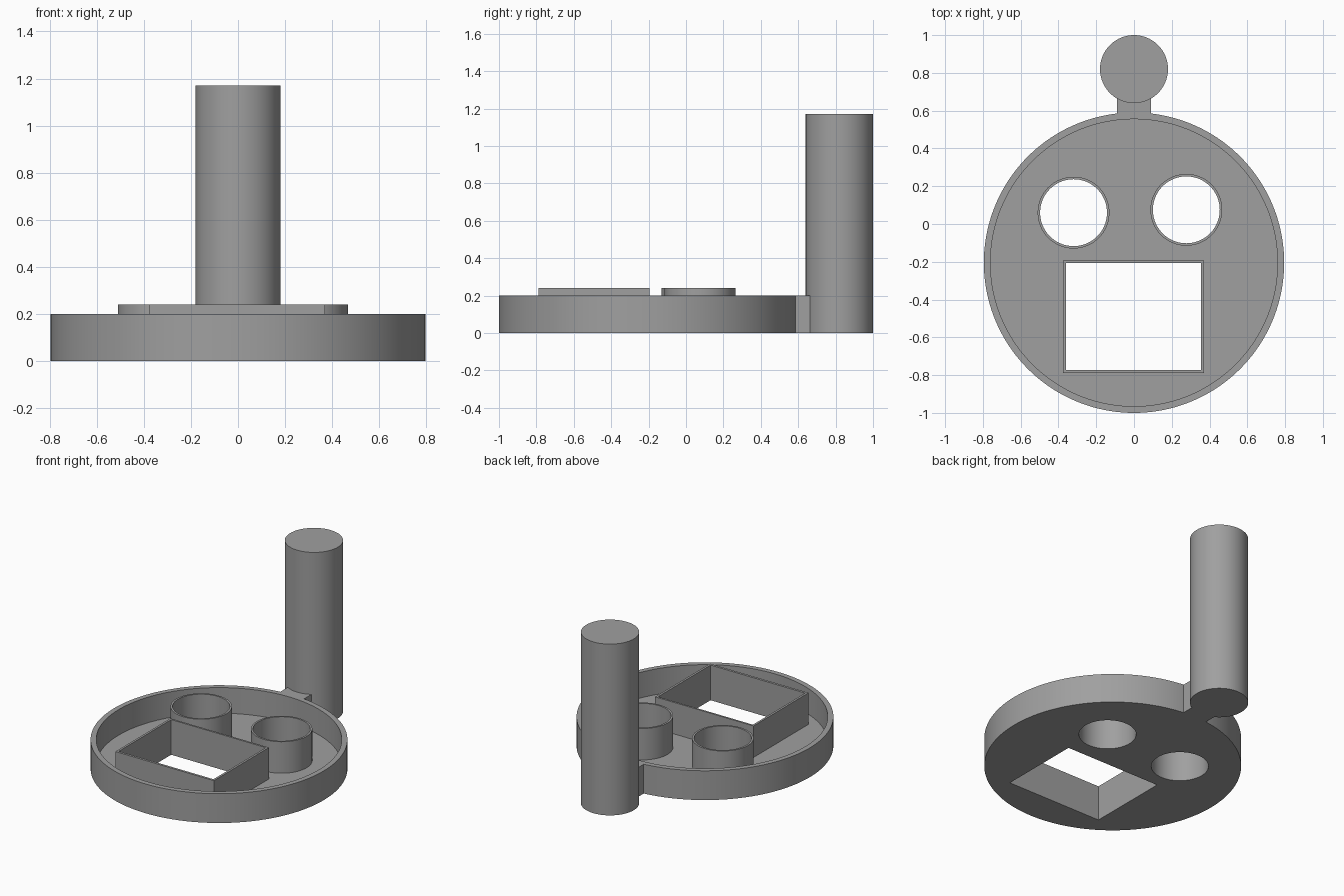
import bpy, bmesh, math

if "Cube" in bpy.data.objects:
    bpy.data.objects.remove(bpy.data.objects["Cube"])

FLOOR, RIM, COLLAR, ROD = 0.025, 0.2, 0.24, 1.17

grey = bpy.data.materials.new("plain grey")
grey.diffuse_color = (0.35, 0.35, 0.35, 1)
grey.use_nodes = True
grey.node_tree.nodes["Principled BSDF"].inputs["Base Color"].default_value = grey.diffuse_color


def circle(cx, cy, r, n=96):
    return [(cx + r * math.cos(2 * math.pi * i / n),
             cy + r * math.sin(2 * math.pi * i / n)) for i in range(n)]


def rect(x0, x1, y0, y1):
    return [(x0, y0), (x1, y0), (x1, y1), (x0, y1)]


def finish(name, bm):
    bmesh.ops.recalc_face_normals(bm, faces=bm.faces)
    me = bpy.data.meshes.new(name)
    bm.to_mesh(me)
    bm.free()
    me.materials.append(grey)
    ob = bpy.data.objects.new(name, me)
    bpy.context.collection.objects.link(ob)
    return ob


def smooth(ob):
    bpy.ops.object.select_all(action='DESELECT')
    ob.select_set(True)
    bpy.context.view_layer.objects.active = ob
    bpy.ops.object.shade_smooth_by_angle(angle=math.radians(30))


def prism(name, outline, z0, z1):
    """Solid extrusion of an outline."""
    bm = bmesh.new()
    lo = [bm.verts.new((x, y, z0)) for x, y in outline]
    hi = [bm.verts.new((x, y, z1)) for x, y in outline]
    bm.faces.new(lo)
    bm.faces.new(hi)
    n = len(lo)
    for i in range(n):
        j = (i + 1) % n
        bm.faces.new((lo[i], lo[j], hi[j], hi[i]))
    return finish(name, bm)


def collar(name, outer, inner, z0, z1):
    """Open tube between two matching outlines."""
    bm = bmesh.new()
    loops = [[bm.verts.new((x, y, z)) for x, y in o]
             for o, z in ((outer, z0), (outer, z1), (inner, z1), (inner, z0))]
    n = len(outer)
    for k in range(4):
        a, b = loops[k], loops[(k + 1) % 4]
        for i in range(n):
            j = (i + 1) % n
            bm.faces.new((a[i], a[j], b[j], b[i]))
    return finish(name, bm)


def cut(ob, outline, z0, z1):
    """Cut a vertical hole or pocket, then discard the cutter."""
    cutter = prism("cutter", outline, z0, z1)
    cutter.hide_render = True
    mod = ob.modifiers.new("cut", 'BOOLEAN')
    mod.operation = 'DIFFERENCE'
    mod.solver = 'EXACT'
    mod.object = cutter
    bpy.context.view_layer.objects.active = ob
    bpy.ops.object.modifier_apply(modifier=mod.name)
    bpy.data.objects.remove(cutter)


# Round shallow tray with a raised rim
tray = prism("tray", circle(0, -0.205, 0.795, 160), 0, RIM)
cut(tray, circle(0, -0.205, 0.76, 160), FLOOR, 1)

# Two round collars and one rectangular collar around through holes
openings = [
    ("left_round_collar", circle(-0.32, 0.06, 0.19), circle(-0.32, 0.06, 0.177)),
    ("right_round_collar", circle(0.277, 0.075, 0.19), circle(0.277, 0.075, 0.177)),
    ("square_collar", rect(-0.375, 0.37, -0.788, -0.194),
     rect(-0.36, 0.355, -0.772, -0.207)),
]
for name, outer, inner in openings:
    cut(tray, outer, -1, 1)
    smooth(collar(name, outer, inner, 0, COLLAR))
smooth(tray)

# Short neck joining the tray to the upright handle
prism("neck", rect(-0.09, 0.09, 0.58, 0.68), 0, RIM)
smooth(prism("handle", circle(0, 0.82, 0.18), 0, ROD))
